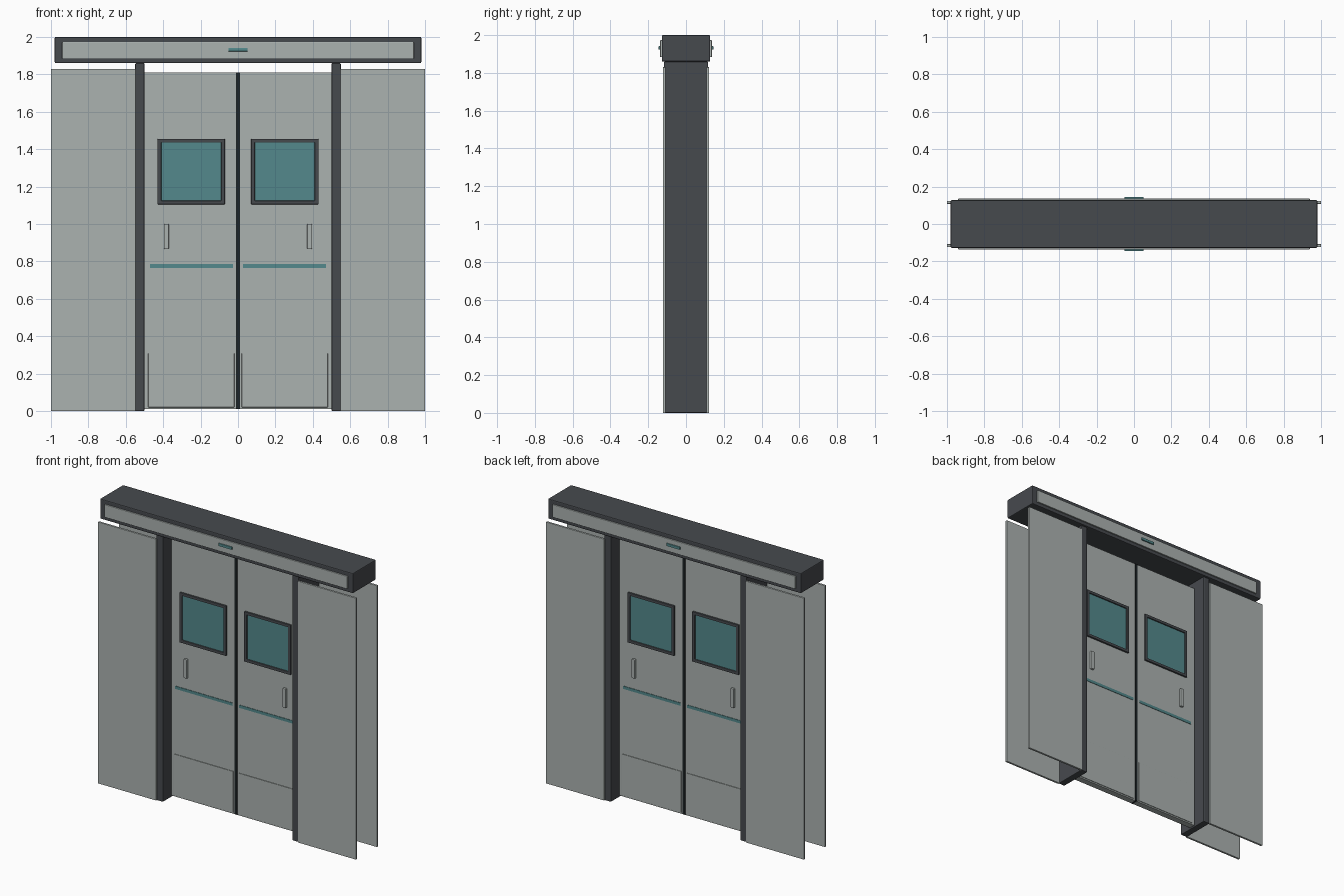
import bpy, bmesh

if "Cube" in bpy.data.objects:
    bpy.data.objects.remove(bpy.data.objects["Cube"])


def material(name, rgb):
    m = bpy.data.materials.new(name)
    m.diffuse_color = (*rgb, 1.0)
    m.use_nodes = True
    m.node_tree.nodes["Principled BSDF"].inputs["Base Color"].default_value = m.diffuse_color
    return m


STEEL = material("brushed grey panel", (0.41, 0.447, 0.435))
DARK = material("dark grey frame", (0.062, 0.068, 0.076))
TEAL = material("teal glass", (0.087, 0.25, 0.262))
RUBBER = material("black rubber", (0.012, 0.017, 0.019))


def finish(name, bm, mat, bevel):
    bmesh.ops.recalc_face_normals(bm, faces=bm.faces)
    me = bpy.data.meshes.new(name)
    bm.to_mesh(me)
    bm.free()
    me.materials.append(mat)
    ob = bpy.data.objects.new(name, me)
    bpy.context.collection.objects.link(ob)
    if bevel:
        b = ob.modifiers.new("edge bevel", "BEVEL")
        b.width, b.segments = bevel, 2
    return ob


def box(name, xs, ys, zs, mat, bevel=0.0):
    bm = bmesh.new()
    bmesh.ops.create_cube(bm, size=1.0)
    for v in bm.verts:
        v.co = [(r[0] + r[1]) / 2 + c * abs(r[1] - r[0]) for c, r in zip(v.co, (xs, ys, zs))]
    return finish(name, bm, mat, bevel)


def ring(name, xs, ys, zs, width, mat, bevel=0.0):
    """Rectangular frame in the xz plane, open in the middle."""
    x0, x1 = min(xs), max(xs)
    z0, z1 = zs
    bm = bmesh.new()
    loops = []
    for y in ys:
        for w in (0.0, width):
            loops.append([bm.verts.new((x, y, z)) for x, z in (
                (x0 + w, z0 + w), (x1 - w, z0 + w), (x1 - w, z1 - w), (x0 + w, z1 - w))])
    outer_a, inner_a, outer_b, inner_b = loops
    for p, q in ((outer_a, inner_a), (inner_a, inner_b), (inner_b, outer_b), (outer_b, outer_a)):
        for i in range(4):
            j = (i + 1) % 4
            bm.faces.new((p[i], p[j], q[j], q[i]))
    return finish(name, bm, mat, bevel)


# Header housing over the door
box("header_housing", (-0.98, 0.98), (-0.128, 0.128), (1.86, 2.0), DARK, 0.006)

D = 0.022  # half thickness of the sliding leaves
for face, f in (("front", -1), ("back", 1)):
    # Header cover plate and motion sensor
    box(f"header_cover_{face}", (-0.94, 0.94), (f * 0.12, f * 0.137), (1.884, 1.973), STEEL, 0.003)
    box(f"motion_sensor_{face}", (-0.052, 0.052), (f * 0.13, f * 0.145), (1.923, 1.942), TEAL, 0.003)

for side, s in (("left", -1), ("right", 1)):
    # Door jamb
    box(f"jamb_{side}", (s * 0.5, s * 0.55), (-0.117, 0.117), (0, 1.86), DARK, 0.005)

    # Sliding leaf with window
    box(f"door_leaf_{side}", (s * 0.008, s * 0.5), (-D, D), (0.01, 1.81), STEEL, 0.002)
    ring(f"window_frame_{side}", (s * 0.07, s * 0.43), (-D - 0.012, D + 0.012),
         (1.105, 1.455), 0.02, DARK, 0.003)
    box(f"window_glass_{side}", (s * 0.085, s * 0.415), (-D - 0.004, D + 0.004), (1.12, 1.44), TEAL)

    for face, f in (("front", -1), ("back", 1)):
        # Fixed wall panel beside the opening
        box(f"wall_panel_{side}_{face}", (s * 0.548, s * 1.0), (f * 0.108, f * 0.123), (0, 1.83), STEEL, 0.002)
        # Handle, stripe and kick plate on the leaf
        box(f"handle_{side}_{face}", (s * 0.37, s * 0.396), (f * D * 0.9, f * (D + 0.016)),
            (0.866, 1.0), STEEL, 0.004)
        box(f"stripe_{side}_{face}", (s * 0.027, s * 0.47), (f * D * 0.9, f * (D + 0.003)), (0.766, 0.786), TEAL)
        box(f"kick_plate_{side}_{face}", (s * 0.02, s * 0.48), (f * D * 0.9, f * (D + 0.004)),
            (0.02, 0.308), STEEL, 0.001)

# Rubber seal where the leaves meet
box("centre_seal", (-0.01, 0.01), (-D - 0.003, D + 0.003), (0.012, 1.81), RUBBER)
